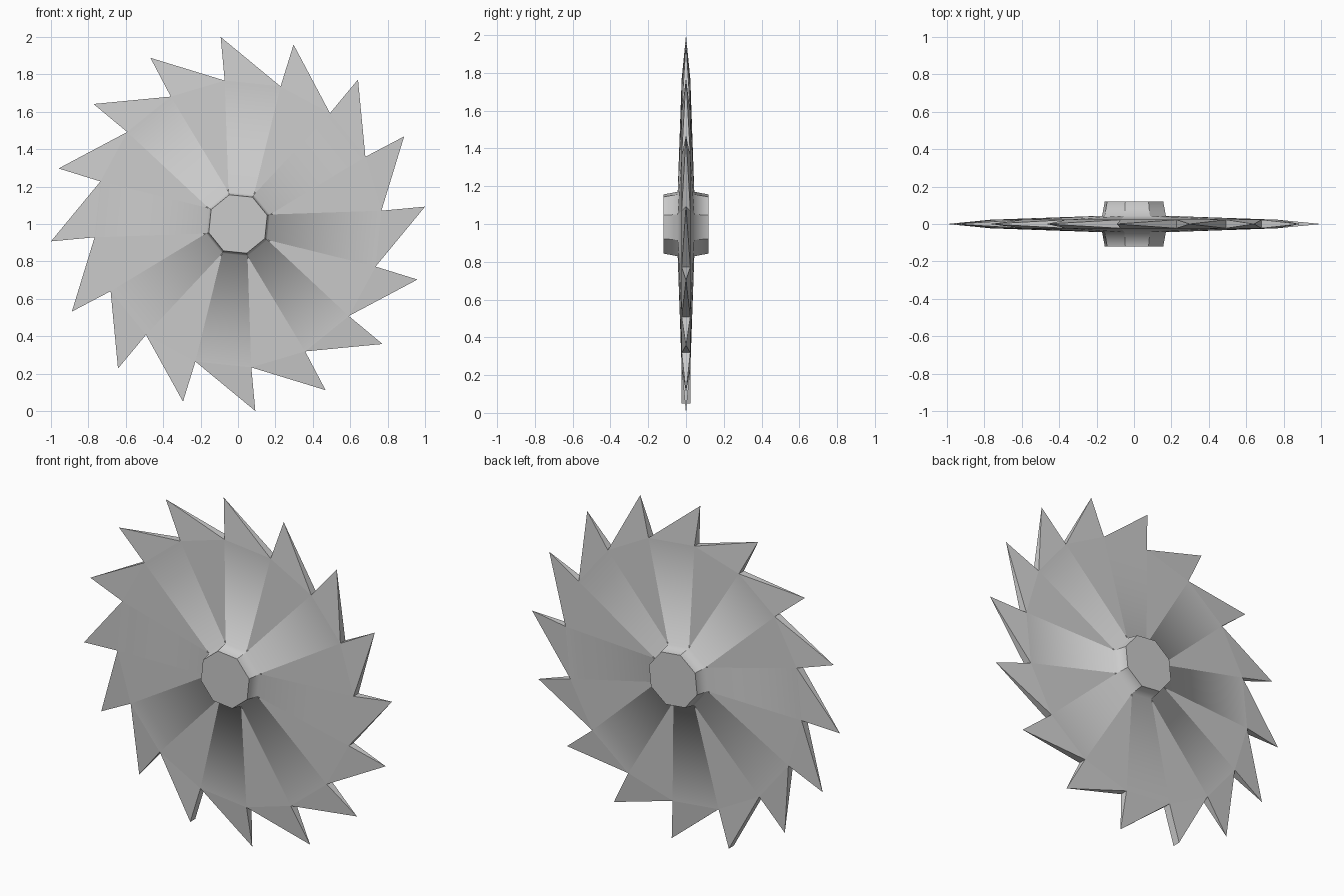
import bpy, bmesh
from math import sin, cos, radians

if "Cube" in bpy.data.objects:
    bpy.data.objects.remove(bpy.data.objects["Cube"])

TEETH, SIDES = 16, 8
OFFSET = 5.3                      # angle of the first tooth tip
R_TIP, R_ROOT, R_HUB, R_CAP = 1.0043, 0.77, 0.178, 0.163
Y_ROOT, Y_HUB, Y_CAP = 0.023, 0.044, 0.12
BLUNT = 11                        # the one tooth with an unpinched tip

bm = bmesh.new()


def vert(r, deg, y):
    a = radians(deg)
    return bm.verts.new((r * cos(a), y, 1 + r * sin(a)))


def ring(n, r, start, y):
    return [vert(r, start + i * 360 / n, y) for i in range(n)]


# rings of points on the front (-1) and back (+1)
root = {s: ring(TEETH, R_ROOT, OFFSET, s * Y_ROOT) for s in (-1, 1)}
hub = {s: ring(SIDES, R_HUB, OFFSET + 11.25, s * Y_HUB) for s in (-1, 1)}
cap = {s: ring(SIDES, R_CAP, OFFSET + 11.25, s * Y_CAP) for s in (-1, 1)}
smooth, flat = [], []

# disc faces and hub on both sides
for s in (-1, 1):
    for i in range(SIDES):
        j = (i + 1) % SIDES
        r0, r1, r2 = (root[s][(2 * i + k) % TEETH] for k in range(3))
        flat.append(bm.faces.new((hub[s][i], r0, r1)))
        smooth.append(bm.faces.new((hub[s][i], r1, r2, hub[s][j])))
        smooth.append(bm.faces.new((cap[s][i], hub[s][i], hub[s][j], cap[s][j])))
    flat.append(bm.faces.new(cap[s]))

# ratchet-shaped teeth, each pinched to a point
for i in range(TEETH):
    j = (i - 1) % TEETH
    a = OFFSET + i * 360 / TEETH
    if i == BLUNT:
        tip = {s: vert(R_TIP - 0.01, a, s * Y_ROOT) for s in (-1, 1)}
    else:
        point = vert(R_TIP, a, 0)
        tip = {-1: point, 1: point}
    for s in (-1, 1):
        flat.append(bm.faces.new((tip[s], root[s][i], root[s][j])))
    for k in (i, j):
        loop = [tip[-1], root[-1][k], root[1][k]]
        if i == BLUNT:
            loop.append(tip[1])
        flat.append(bm.faces.new(loop))

# soft blend from hub wall into the disc, crisp edges elsewhere
for f in smooth:
    f.smooth = True
blend = {frozenset((hub[s][i], hub[s][(i + 1) % SIDES])) for s in (-1, 1) for i in range(SIDES)}
for e in bm.edges:
    e.smooth = frozenset(e.verts) in blend

bmesh.ops.recalc_face_normals(bm, faces=bm.faces)
mesh = bpy.data.meshes.new("saw_blade")
bm.to_mesh(mesh)
bm.free()
blade = bpy.data.objects.new("saw_blade", mesh)
bpy.context.collection.objects.link(blade)
